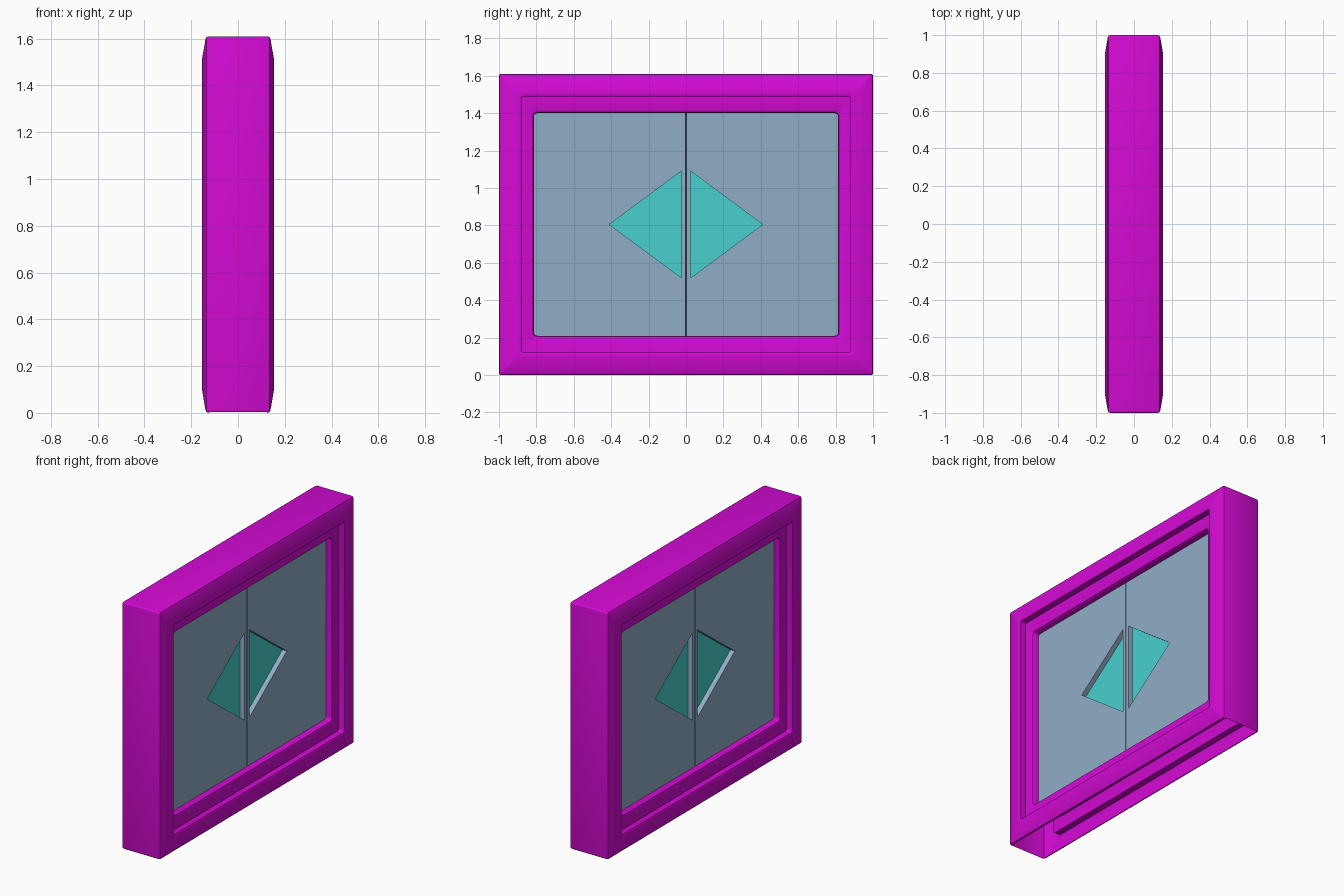
import bpy, bmesh, math

cube = bpy.data.objects.get("Cube")
if cube:
    bpy.data.objects.remove(cube, do_unlink=True)

HEIGHT = 1.61
MID = HEIGHT / 2


def material(name, rgb):
    mat = bpy.data.materials.new(name)
    mat.use_nodes = True
    color = (*rgb, 1)
    mat.diffuse_color = color
    mat.node_tree.nodes["Principled BSDF"].inputs["Base Color"].default_value = color
    return mat


magenta = material("magenta", (0.66, 0.003, 0.66))
blue_grey = material("blue grey", (0.28, 0.42, 0.56))
turquoise = material("turquoise", (0.065, 0.63, 0.62))


def make_object(name, bm, mats):
    mesh = bpy.data.meshes.new(name)
    bm.to_mesh(mesh)
    bm.free()
    for mat in mats:
        mesh.materials.append(mat)
    obj = bpy.data.objects.new(name, mesh)
    bpy.context.collection.objects.link(obj)
    return obj


def rounded_ring(bm, x, inset_y, inset_z, radius, steps=4):
    """Rounded rectangle of vertices standing in the y-z plane."""
    hy, hz = 1 - inset_y - radius, MID - inset_z - radius
    ring = []
    for quarter, (sy, sz) in enumerate([(1, 1), (-1, 1), (-1, -1), (1, -1)]):
        for i in range(steps + 1):
            a = math.pi / 2 * (quarter + i / steps)
            ring.append(bm.verts.new((x, sy * hy + radius * math.cos(a),
                                      MID + sz * hz + radius * math.sin(a))))
    return ring


# Frame: stepped profile (x, inset y, inset z, corner radius), outside to opening
PROFILE = [
    (0.125, 0, 0, 0.01), (0.134, 0.003, 0.003, 0.01), (0.139, 0.012, 0.012, 0.01),
    (0.154, 0.1, 0.1, 0.015), (0.154, 0.115, 0.115, 0.015), (0.15, 0.12, 0.12, 0.015),
    (0.11, 0.12, 0.12, 0.015), (0.11, 0.172, 0.195, 0.03), (0.106, 0.182, 0.205, 0.022),
    (0.098, 0.187, 0.21, 0.018), (0.065, 0.187, 0.21, 0.018),
]
bm = bmesh.new()
rows = [(-x, a, b, r) for x, a, b, r in reversed(PROFILE)] + PROFILE
rings = [rounded_ring(bm, *row) for row in rows]
for k, (r1, r2) in enumerate(zip(rings, rings[1:])):
    for i in range(len(r1)):
        j = (i + 1) % len(r1)
        quad = (r1[i], r1[j], r2[j], r2[i])
        # The underside is left open
        if k == len(PROFILE) - 1 and max(v.co.z for v in quad) < 0.005:
            continue
        bm.faces.new(quad)
bmesh.ops.recalc_face_normals(bm, faces=bm.faces)
outer = max(bm.faces, key=lambda f: f.calc_center_median().z)
if outer.normal.z < 0:
    bmesh.ops.reverse_faces(bm, faces=bm.faces)
frame = make_object("frame", bm, [magenta])
bpy.ops.object.select_all(action="DESELECT")
frame.select_set(True)
bpy.context.view_layer.objects.active = frame
bpy.ops.object.shade_smooth_by_angle(angle=math.radians(35))

# Door panels: one half with a sunken triangle and a centre seam, mirrored
FACE, SUNK = 0.065, 0.033
bm = bmesh.new()


def points(x, coords):
    return [bm.verts.new((x, y, z)) for y, z in coords]


y0, y1, z0, z1 = 0.003, 0.815, 0.208, HEIGHT - 0.208
triangle = [(0.025, 0.52), (0.41, MID), (0.025, 1.09)]
a, b, c, d = points(FACE, [(y0, z0), (y1, z0), (y1, z1), (y0, z1)])
p, q, r = rim = points(FACE, triangle)
floor = points(SUNK, triangle)
s, t = points(SUNK, [(0, z0), (0, z1)])
for loop in [(a, b, q, p), (b, c, q), (c, d, r, q), (d, a, p, r), (a, d, t, s)]:
    bm.faces.new(loop)
for i in range(3):
    j = (i + 1) % 3
    bm.faces.new((rim[i], rim[j], floor[j], floor[i]))
bm.faces.new(floor).material_index = 1
bmesh.ops.recalc_face_normals(bm, faces=bm.faces)
if max(bm.faces, key=lambda f: f.calc_area()).normal.x < 0:
    bmesh.ops.reverse_faces(bm, faces=bm.faces)
panels = make_object("door_panels", bm, [blue_grey, turquoise])
mirror = panels.modifiers.new("mirror", "MIRROR")
mirror.use_axis = (True, True, False)
